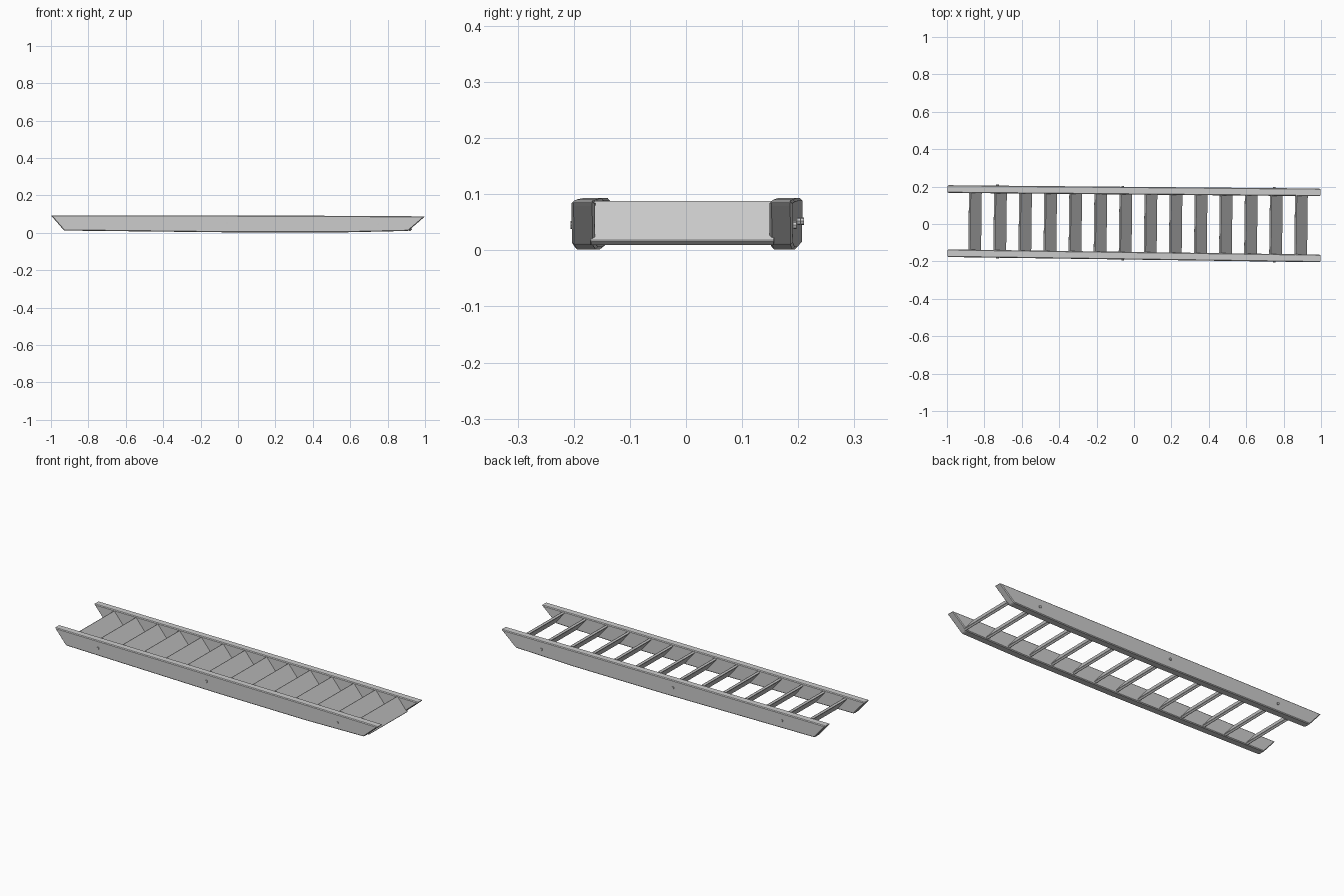
import bpy, bmesh, math
from mathutils import Matrix

if "Cube" in bpy.data.objects:
    bpy.data.objects.remove(bpy.data.objects["Cube"])


def add_object(name, bm, bevel):
    bmesh.ops.recalc_face_normals(bm, faces=bm.faces[:])
    mesh = bpy.data.meshes.new(name)
    bm.to_mesh(mesh)
    bm.free()
    obj = bpy.data.objects.new(name, mesh)
    bpy.context.collection.objects.link(obj)
    if bevel:
        mod = obj.modifiers.new("worn_edges", 'BEVEL')
        mod.width = bevel
        mod.segments = 1
    return obj


def extruded(name, profile, center_y, width, bevel):
    """Extrude an x/z profile along y, about a sloping centre line."""
    bm = bmesh.new()
    sides = []
    for s in (-0.5, 0.5):
        sides.append([bm.verts.new((x, center_y(x) + s * width, z)) for x, z in profile])
    bm.faces.new(sides[0])
    bm.faces.new(sides[1][::-1])
    n = len(profile)
    for i in range(n):
        j = (i + 1) % n
        bm.faces.new((sides[0][i], sides[0][j], sides[1][j], sides[1][i]))
    return add_object(name, bm, bevel)


def front_y(x):
    return -0.170 - 0.014 * x


def back_y(x):
    return 0.178 - 0.009 * x


# Side rails: long planks with mitred ends and a slight sag
rail = [(-1, 0.093), (-0.93, 0.012), (-0.2, 0.004), (0, 0.002), (0.55, 0.002),
        (0.91, 0.010), (0.99, 0.079), (1, 0.088), (0.5, 0.091), (-0.2, 0.093)]
extruded("front_rail", rail, front_y, 0.041, 0.004)
extruded("back_rail", rail, back_y, 0.041, 0.004)

# Slanted step boards, high edge towards -x
COUNT = 14
for i in range(COUNT):
    x = -0.85 + i * 1.743 / (COUNT - 1)
    length = back_y(x) - front_y(x) - 0.025
    bm = bmesh.new()
    bmesh.ops.create_cube(bm, size=1)
    tread = (Matrix.Translation((x, (front_y(x) + back_y(x)) / 2, 0.049))
             @ Matrix.Rotation(-0.012, 4, 'Z')
             @ Matrix.Rotation(math.radians(50), 4, 'Y')
             @ Matrix.Diagonal((0.094, length, 0.013, 1)))
    bmesh.ops.transform(bm, matrix=tread, verts=bm.verts)
    add_object(f"step_{i + 1:02d}", bm, 0.0015)

# Small pegs on the outer faces of the rails
for label, line, side in (("front", front_y, -1), ("back", back_y, 1)):
    for i, (x, z) in enumerate(((-0.73, 0.052), (-0.06, 0.052), (0.75, 0.045))):
        bm = bmesh.new()
        peg = (Matrix.Translation((x, line(x) + side * 0.0195, z))
               @ Matrix.Rotation(math.pi / 2, 4, 'X'))
        bmesh.ops.create_cone(bm, cap_ends=True, segments=8, radius1=0.007,
                              radius2=0.007, depth=0.012, matrix=peg)
        add_object(f"{label}_peg_{i + 1}", bm, 0)
